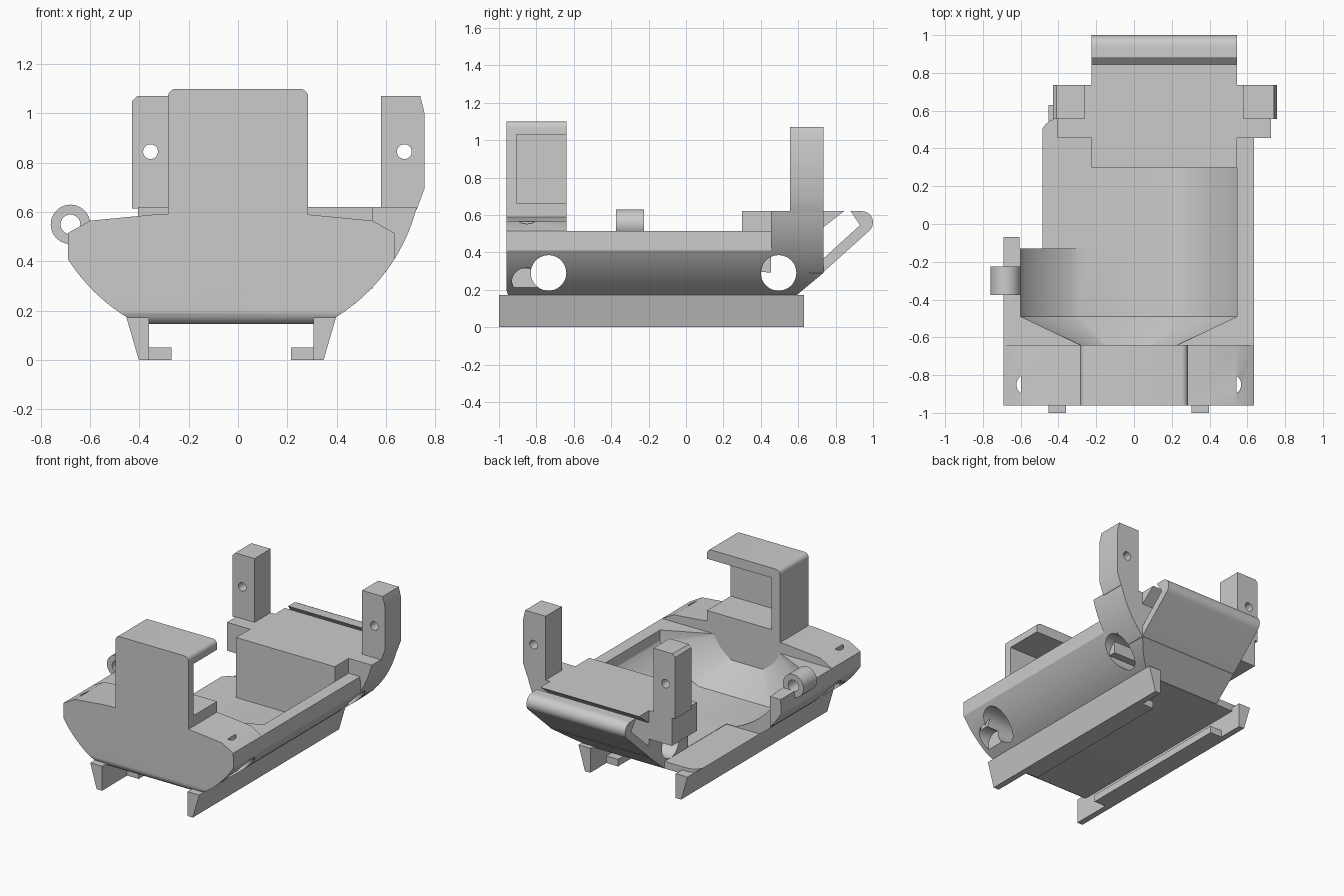
import bpy, bmesh, math

if "Cube" in bpy.data.objects:
    bpy.data.objects.remove(bpy.data.objects["Cube"], do_unlink=True)

GREY = (0.6, 0.6, 0.6, 1)
mat = bpy.data.materials.new("plain grey")
mat.use_nodes = True
mat.diffuse_color = GREY
mat.node_tree.nodes["Principled BSDF"].inputs["Base Color"].default_value = GREY


def place(axis, p, d):
    return {"x": (d, *p), "y": (p[0], d, p[1]), "z": (*p, d)}[axis]


def loft(name, axis, sections):
    """Skin matching outlines, given as (points, distance along the axis)."""
    bm = bmesh.new()
    rings = [[bm.verts.new(place(axis, p, d)) for p in pts] for pts, d in sections]
    n = len(rings[0])
    for r, s in zip(rings, rings[1:]):
        for i in range(n):
            j = (i + 1) % n
            bm.faces.new((r[i], r[j], s[j], s[i]))
    bm.faces.new(rings[0])
    bm.faces.new(rings[-1])
    bmesh.ops.recalc_face_normals(bm, faces=bm.faces)
    me = bpy.data.meshes.new(name)
    bm.to_mesh(me)
    bm.free()
    ob = bpy.data.objects.new(name, me)
    bpy.context.collection.objects.link(ob)
    me.materials.append(mat)
    return ob


def prism(name, axis, pts, a, b):
    return loft(name, axis, [(pts, a), (pts, b)])


def box(name, x0, x1, y0, y1, z0, z1):
    return prism(name, "y", [(x0, z0), (x1, z0), (x1, z1), (x0, z1)], y0, y1)


def arc(cx, cy, r, a, b, n):
    angles = [math.radians(a + (b - a) * i / n) for i in range(n + 1)]
    return [(cx + r * math.cos(t), cy + r * math.sin(t)) for t in angles]


def rod(name, axis, cx, cy, r, a, b):
    return prism(name, axis, arc(cx, cy, r, 0, 350, 35), a, b)


def cut(ob, *cutters):
    for c in cutters:
        c.hide_render = True
        m = ob.modifiers.new("cut", "BOOLEAN")
        m.operation, m.solver, m.object = "DIFFERENCE", "EXACT", c
        bpy.context.view_layer.objects.active = ob
        bpy.ops.object.modifier_apply(modifier=m.name)
        bpy.data.objects.remove(c, do_unlink=True)


def bevel_top(ob, width, sides):
    """Round the upper lengthwise edges on the given x sides."""
    bm = bmesh.new()
    bm.from_mesh(ob.data)
    top = max(v.co.z for v in bm.verts)
    edges = [e for e in bm.edges
             if all(v.co.z > top - 0.01 for v in e.verts)
             and abs(e.verts[0].co.x - e.verts[1].co.x) < 0.01
             and math.copysign(1, e.verts[0].co.x) in sides]
    bmesh.ops.bevel(bm, geom=edges, offset=width, segments=5, profile=0.5, affect="EDGES")
    bm.to_mesh(ob.data)
    bm.free()


def bulge(z, radius=0.735):
    """Half outline of the rounded hull at a height."""
    return 0.0126 + math.sqrt(radius ** 2 - (0.8 - z) ** 2)


def side(z0, z1, n, radius=0.735):
    zs = [z0 + (z1 - z0) * i / n for i in range(n + 1)]
    return [(bulge(z, radius), z) for z in zs]


def mirrored(pts, mid):
    return pts + [(2 * mid - x, z) for x, z in reversed(pts)]


MID = -0.0275
FLOOR = 0.197


def side_hole(y):
    return rod("hole", "x", y, 0.29, 0.095, -1, 1)


def rear_slope():
    return prism("slope", "x", [(0.5, 0.095), (0.8, 0.345), (0.8, 0), (0.5, 0)], -1, 1)


# Hull with a sloped front deck and a rounded lower front edge
outline = side(0.145, 0.41, 12) + [(0.635, 0.515), (0.545, 0.565), (0.285, 0.59)]
hull = prism("hull", "y", mirrored(outline, MID), -0.96, 0.56)
nose = [(-1, 0.1), (-0.9, 0.1)] + arc(-0.9, 0.205, 0.06, 270, 180, 6) + [(-1, 0.205)]
cut(hull, prism("nose", "x", nose, -1, 1))

# Hollow bowl, tapering in towards the front deck
inner = [(min(x, 0.545), z) for x, z in side(FLOOR, 0.44, 12, 0.645)]
inner = mirrored(inner + [(0.546, 0.7)], MID)
small = [(MID + (x - MID) * 0.45, 0.62 - (0.62 - z) * 0.6) for x, z in inner]
bowl = loft("bowl", "y", [(small, -0.64), (inner, -0.49), (inner, 0.3)])
corner = [(-0.7, 0.7), (-0.7, 0.46)] + arc(-0.395, 0.46, 0.1, 180, 90, 6) + [(-0.395, 0.7)]
cut(hull,
    box("wall_top", -1, 1, -0.64, 1, 0.515, 1),
    bowl,
    box("open_side", -1, -0.225, -0.07, 1, FLOOR - 0.002, 1),
    box("open_edge", -0.605, -0.225, -0.13, 0, FLOOR - 0.003, 1),
    prism("corner", "z", corner, 0, 1),
    side_hole(-0.735), side_hole(0.495))
for s in (-1, 1):
    slit = [(MID + s * x, y) for x, y in arc(0.54, -0.85, 0.055, -57, 57, 8)]
    cut(hull,
        rod("socket", "x", -0.86, 0.245, 0.07, MID + s * 0.48, MID + s * 0.8),
        prism("slit", "z", slit, 0.2, 0.8))

# Rails with shorter inward lips
for s, label in ((1, "left"), (-1, "right")):
    rail = [(0.425, 0.172), (0.375, 0), (0.333, 0), (0.333, 0.172)]
    prism(label + "_rail", "y", [(MID + s * x, z) for x, z in rail], -1, 0.63)
    x0, x1 = sorted((MID + s * 0.243, MID + s * 0.335))
    box(label + "_rail_lip", x0, x1, -0.72, 0.45, 0, 0.05)

# Front tower: plate, one side wall, roof, pad
plate = box("tower_front", -0.285, 0.285, -0.96, -0.905, 0.585, 1.1)
wall = box("tower_wall", -0.285, -0.22, -0.96, -0.64, 0.585, 1.1)
roof = box("tower_roof", -0.285, 0.285, -0.96, -0.64, 1.03, 1.1)
box("tower_pad", -0.285, 0.285, -0.96, -0.64, 0.58, 0.665)
bevel_top(plate, 0.033, (-1, 1))
bevel_top(roof, 0.033, (-1, 1))
cut(wall, box("wall_trim", -0.4, -0.1, -1, -0.5, 1.05, 1.2))

# Rear block with a slanted slot and rounded hook
profile = ([(0.3, 0.295), (0.73, 0.29)] + arc(0.94, 0.56, 0.06, -50, 90, 10)
           + [(0.88, 0.62), (0.93, 0.545), (0.71, 0.345), (0.71, 0.515), (0.845, 0.62),
              (0.3, 0.62)])
block = prism("rear_block", "x", profile, -0.225, 0.545)
cut(block, prism("part_hole", "x", arc(0.495, 0.29, 0.095, -115, 115, 24), -1, 1))

# Rear wings, rounded on one side and stepped on the other, and the core below
step = [(-0.405, 0.62), (-0.405, 0.42), (-0.225, 0.42), (-0.225, 0.147)]
wings = prism("rear_wings", "y", side(0.147, 0.62, 18) + step, 0.455, 0.735)
core = prism("rear_core", "y",
             side(0.149, 0.3, 8) + [(-0.224, 0.3), (-0.224, 0.149)], 0.3, 0.734)
for part in (wings, core):
    cut(part, rear_slope(), side_hole(0.495))

# Rear posts with cross holes
left_shape = [(0.58, 0.61), (0.725, 0.61), (0.757, 0.695), (0.757, 1.0), (0.74, 1.07),
              (0.58, 1.07)]
left_post = prism("left_post", "y", left_shape, 0.555, 0.735)
right_shape = [(-0.26, 0.615), (-0.26, 1.07), (-0.41, 1.07), (-0.43, 1.05), (-0.43, 0.615)]
right_post = prism("right_post", "y", right_shape, 0.555, 0.735)
for post, x in ((left_post, 0.675), (right_post, -0.355)):
    cut(post, rod("pin_hole", "y", x, 0.845, 0.03, 0.4, 0.9))

# Side ring
ring = rod("side_ring", "y", -0.68, 0.55, 0.08, -0.375, -0.225)
for part in (ring, hull):
    cut(part, rod("ring_hole", "y", -0.68, 0.55, 0.04, -0.38, -0.22))

# Smooth the curved faces and keep the edges sharp
bpy.ops.object.select_all(action="DESELECT")
for ob in bpy.context.collection.objects:
    if ob.type == "MESH" and ob.data.materials and ob.data.materials[0] == mat:
        ob.select_set(True)
        bpy.context.view_layer.objects.active = ob
bpy.ops.object.shade_smooth_by_angle(angle=math.radians(25))
